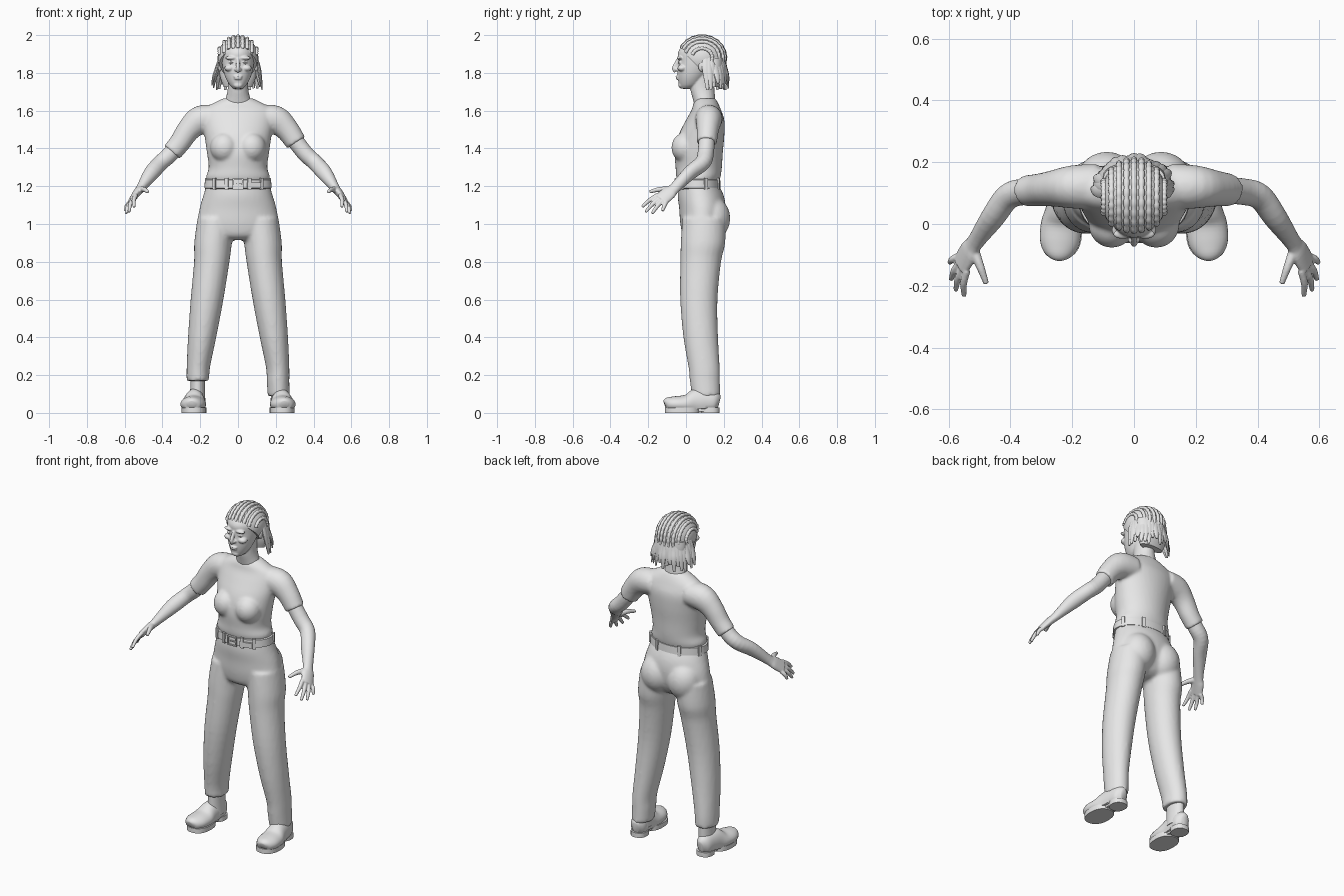
import bpy, bmesh, math, random
from mathutils import Vector, Matrix

random.seed(4)
cube = bpy.data.objects.get("Cube")
if cube:
    bpy.data.objects.remove(cube, do_unlink=True)

grey = bpy.data.materials.new("plain grey")
grey.use_nodes = True
grey.diffuse_color = (0.8, 0.8, 0.8, 1)
grey.node_tree.nodes["Principled BSDF"].inputs["Base Color"].default_value = (0.8, 0.8, 0.8, 1)


def smooth_path(pts, steps):
    """Catmull-Rom interpolation of station tuples."""
    out = []
    for i in range(len(pts) - 1):
        p = [Vector(pts[max(0, min(len(pts) - 1, i + k))]) for k in (-1, 0, 1, 2)]
        for j in range(steps):
            t = j / steps
            out.append(0.5 * (2 * p[1] + (p[2] - p[0]) * t
                              + (2 * p[0] - 5 * p[1] + 4 * p[2] - p[3]) * t ** 2
                              + (3 * p[1] - p[0] - 3 * p[2] + p[3]) * t ** 3))
    return out + [Vector(pts[-1])]


def loft(bm, pts, ref=None, side=1, n=24, steps=4, square=1.0):
    """Closed skin over rings (x, y, z, a, b); level rings unless ref is given."""
    st = smooth_path(pts, steps)
    rings = []
    for i, s in enumerate(st):
        u, v = Vector((1, 0, 0)), Vector((0, 1, 0))
        if ref:
            t = (Vector(st[min(i + 1, len(st) - 1)][:3]) - Vector(st[max(i - 1, 0)][:3])).normalized()
            u = Vector(ref).cross(t).normalized()
            v = t.cross(u)
        ring = []
        for k in range(n):
            a = math.tau * k / n
            c, d = (math.copysign(abs(f) ** square, f) for f in (math.cos(a), math.sin(a)))
            co = Vector(s[:3]) + u * s[3] * c + v * s[4] * d
            co.x *= side
            ring.append(bm.verts.new(co))
        rings.append(ring)
    for r, q in zip(rings, rings[1:]):
        for k in range(n):
            bm.faces.new((r[k], r[k - 1], q[k - 1], q[k]))
    bm.faces.new(rings[0])
    bm.faces.new(rings[-1])
    return [v for r in rings for v in r]


def body(bm, rows, **kw):
    """Level loft from rows (z, half width, front y, back y)."""
    return loft(bm, [(0, (f + b) / 2, z, w, (b - f) / 2) for z, w, f, b in rows], **kw)


def ball(bm, c, r):
    m = Matrix.Translation(c) @ Matrix.Diagonal((*r, 1))
    return bmesh.ops.create_uvsphere(bm, u_segments=32, v_segments=20, radius=1, matrix=m)["verts"]


def box(bm, c, size, turn=0):
    m = Matrix.Translation(c) @ Matrix.Rotation(turn, 4, "Z") @ Matrix.Diagonal((*size, 1))
    bmesh.ops.create_cube(bm, size=1, matrix=m)


def finish(name, bm, voxel=0, relax=0):
    bmesh.ops.recalc_face_normals(bm, faces=bm.faces)
    me = bpy.data.meshes.new(name)
    bm.to_mesh(me)
    bm.free()
    me.materials.append(grey)
    me.polygons.foreach_set("use_smooth", [True] * len(me.polygons))
    me.set_sharp_from_angle(angle=math.radians(42))
    ob = bpy.data.objects.new(name, me)
    bpy.context.collection.objects.link(ob)
    if voxel:  # fuse overlapping volumes into one soft surface
        m = ob.modifiers.new("fuse", "REMESH")
        m.mode, m.voxel_size, m.use_smooth_shade = "VOXEL", voxel, True
        m = ob.modifiers.new("relax", "SMOOTH")
        m.factor, m.iterations = 0.5, relax
    return ob


SIDES = ((1, "left"), (-1, "right"))
ARM_REF = (0, 1, 0)

# Shirt: torso, bust and short sleeves
bm = bmesh.new()
body(bm, [(1.215, .16, -.04, .172), (1.25, .169, -.052, .183), (1.3, .155, -.055, .19),
          (1.38, .165, -.06, .195), (1.47, .178, -.04, .203), (1.55, .19, .0, .203),
          (1.605, .185, .03, .185), (1.64, .13, .04, .17), (1.665, .08, .055, .155)], n=40)
sleeve = [(.12, .12, 1.56, .07, .075), (.2, .12, 1.55, .076, .07), (.26, .115, 1.5, .063, .059),
          (.308, .11, 1.43, .056, .053), (.35, .107, 1.38, .054, .051)]
for s, side in SIDES:
    loft(bm, sleeve[:4] if s > 0 else sleeve, ARM_REF, s)
    ball(bm, (s * .072, -.002, 1.405), (.075, .075, .08))
finish("shirt", bm, .009, 5)

# Arms and hands
for s, side in SIDES:
    bm = bmesh.new()
    loft(bm, [(.26, .112, 1.5, .045, .043), (.35, .105, 1.38, .044, .043), (.408, .088, 1.325, .042, .042),
              (.458, .02, 1.27, .041, .037), (.515, -.06, 1.19, .024, .03),
              (.535, -.09, 1.165, .021, .04), (.562, -.135, 1.128, .015, .041)], ARM_REF, s)
    knuckle, across = Vector((.555, -.128, 1.134)), Vector((.424, .707, -.566))
    tips = [(.55, -.233, 1.09), (.577, -.215, 1.063), (.592, -.18, 1.055), (.596, -.125, 1.068)]
    for i, tip in enumerate(tips):
        a = knuckle + across * (i - 1.5) * .022
        mid = a.lerp(Vector(tip), .5) + Vector((.006, 0, .005))
        loft(bm, [(*a, .012, .012), (*mid, .0115, .0115), (*tip, .008, .008)], (1, 0, 0), s, n=12)
    loft(bm, [(.52, -.08, 1.18, .018, .018), (.497, -.14, 1.183, .0135, .0135),
              (.478, -.193, 1.17, .009, .009)], (1, 0, 0), s, n=12)
    finish(side + "_arm", bm, .0045, 2)

# Trousers
bm = bmesh.new()
body(bm, [(1.215, .165, -.04, .17), (1.15, .184, -.044, .2), (1.08, .204, -.036, .21),
          (1.0, .212, -.03, .2), (.94, .17, -.015, .17), (.915, .1, .02, .13)], n=40)
leg = [(.115, .095, 1.03, .1, .115), (.132, .09, .9, .1, .118), (.139, .078, .8, .094, .108),
       (.164, .068, .6, .087, .099), (.19, .078, .4, .075, .092), (.21, .096, .24, .062, .083),
       (.212, .1, .17, .06, .08), (.215, .106, .09, .058, .075)]
for s, side in SIDES:
    loft(bm, leg if s > 0 else leg[:-1], None, s)
    ball(bm, (s * .088, .137, 1.03), (.1, .097, .115))
finish("trousers", bm, .01, 5)

# Belt with loops, buckle and loose end
bm = bmesh.new()
belt = [(1.186, .166), (1.19, .178), (1.234, .175), (1.238, .165)]
loft(bm, [(0, .064, z, w, w - .058) for z, w in belt], n=48, steps=1)
for deg in (20, 65, 115, 160, 225, 250, 290, 315):
    a = math.radians(deg)
    box(bm, (.177 * math.cos(a), .064 + .12 * math.sin(a), 1.213), (.018, .012, .062),
        math.atan2(math.sin(a) / .12, math.cos(a) / .177) + math.pi / 2)
box(bm, (.085, -.043, 1.205), (.075, .012, .03), .25)
for dx in (-.026, .026):
    box(bm, (dx, -.056, 1.212), (.007, .012, .056))
for dz in (-.025, .025):
    box(bm, (0, -.056, 1.212 + dz), (.058, .012, .007))
box(bm, (.008, -.058, 1.212), (.036, .008, .006))
finish("belt", bm)

# Boots: upper, shaft, sole and heel
upper = [(-.113, .045, .018, .018), (-.1, .048, .044, .033), (-.06, .046, .064, .042), (0, .046, .066, .05),
         (.05, .055, .055, .07), (.1, .06, .05, .07), (.15, .06, .044, .06), (.175, .055, .02, .035)]
for s, side in SIDES:
    bm = bmesh.new()
    for v in loft(bm, [(.235 - y * .09, y, z, a, b) for y, z, a, b in upper], (0, 0, 1), s):
        v.co.z = max(v.co.z, .02)
    loft(bm, [(.214, .1, .05, .042, .062), (.214, .1, .12, .039, .062), (.213, .1, .2, .038, .062)], None, s)
    for x, y, a, b in ((.234, -.02, .066, .092), (.222, .128, .047, .05)):
        loft(bm, [(x, y, 0, a, b), (x, y, .028, a, b)], None, s, n=40, steps=1, square=.85)
    box(bm, (s * .226, .07, .018), (.07, .08, .02))
    finish(side + "_boot", bm)

# Head: skull, neck, nose, lips, brows, cheeks and ears
bm = bmesh.new()
body(bm, [(1.716, .022, -.026, .03), (1.735, .044, -.036, .07), (1.77, .064, -.043, .1), (1.81, .077, -.046, .13),
          (1.86, .085, -.042, .15), (1.91, .084, -.042, .16), (1.95, .066, -.012, .14), (1.975, .04, .03, .1)], n=40)
body(bm, [(1.61, .085, .05, .16), (1.665, .065, .035, .155), (1.72, .054, .022, .15), (1.79, .054, .022, .15)])
loft(bm, [(0, -.04, 1.875, .009, .008), (0, -.052, 1.85, .01, .01), (0, -.061, 1.825, .014, .011),
          (0, -.05, 1.812, .017, .012)], (1, 0, 0), n=16)
for z, w in ((1.781, .024), (1.77, .021)):
    ball(bm, (0, -.042, z), (w, .013, .0065))
ball(bm, (0, -.026, 1.735), (.024, .015, .016))
for s, side in SIDES:
    ball(bm, (s * .036, -.033, 1.879), (.032, .015, .01))
    ball(bm, (s * .045, -.02, 1.825), (.027, .025, .018))
    ball(bm, (s * .035, -.025, 1.855), (.016, .017, .009))
    ball(bm, (s * .012, -.05, 1.818), (.009, .01, .008))
    ball(bm, (s * .096, .082, 1.835), (.011, .018, .029))
finish("head", bm, .0042, 3)

# Hair cap, trimmed along the hairline
centre, radii = Vector((0, .085, 1.88)), Vector((.108, .123, .114))
hairline = 1.895
bm = bmesh.new()
ball(bm, centre, radii)
cut = bmesh.ops.bisect_plane(bm, geom=bm.verts[:] + bm.edges[:] + bm.faces[:], plane_co=(0, 0, hairline),
                             plane_no=(0, -1, -1), clear_outer=True)
bmesh.ops.holes_fill(bm, edges=[e for e in bm.edges if e.is_boundary], sides=0)
body(bm, [(1.725, .075, .12, .175), (1.77, .092, .105, .195), (1.83, .102, .1, .205), (1.88, .1, .09, .203)])
finish("hair_cap", bm)

# Braided rows running from the hairline to the back
bm = bmesh.new()
for i in range(9):
    f = (i - 4) / 4 * .9
    k = math.sqrt(1 - f * f)
    path = []
    for deg in range(162, -25, -8):
        a = math.radians(deg)
        p = centre + Vector((radii.x * f, radii.y * k * math.cos(a), radii.z * k * math.sin(a)))
        r = .0085 + .0025 * (len(path) % 2)
        if p.y + p.z > hairline:
            path.append((*p, r, r))
    if len(path) > 2:
        loft(bm, path, (1, 0, 0), n=10, steps=2)
finish("hair_braids", bm)

# Loose locks hanging around the back and sides
bm = bmesh.new()
for i in range(19):
    a = math.radians(2 + 176 * i / 18)
    c, d = math.cos(a), math.sin(a)
    flare = random.uniform(.98, 1.1)
    end = random.uniform(1.705, 1.755)
    loft(bm, [(.095 * c, .1 + .098 * d, 1.885, .008, .018), (.11 * c, .1 + .108 * d, 1.83, .01, .02),
              (.117 * c * flare, .105 + .107 * d * flare, 1.78, .009, .017),
              (.127 * c * flare, .11 + .105 * d * flare, end, .003, .007)], (-d, c, 0), n=10)
finish("hair_locks", bm)

# Eyes
for s, side in SIDES:
    bm = bmesh.new()
    ball(bm, (s * .035, -.031, 1.855), (.012, .012, .006))
    finish(side + "_eye", bm)
